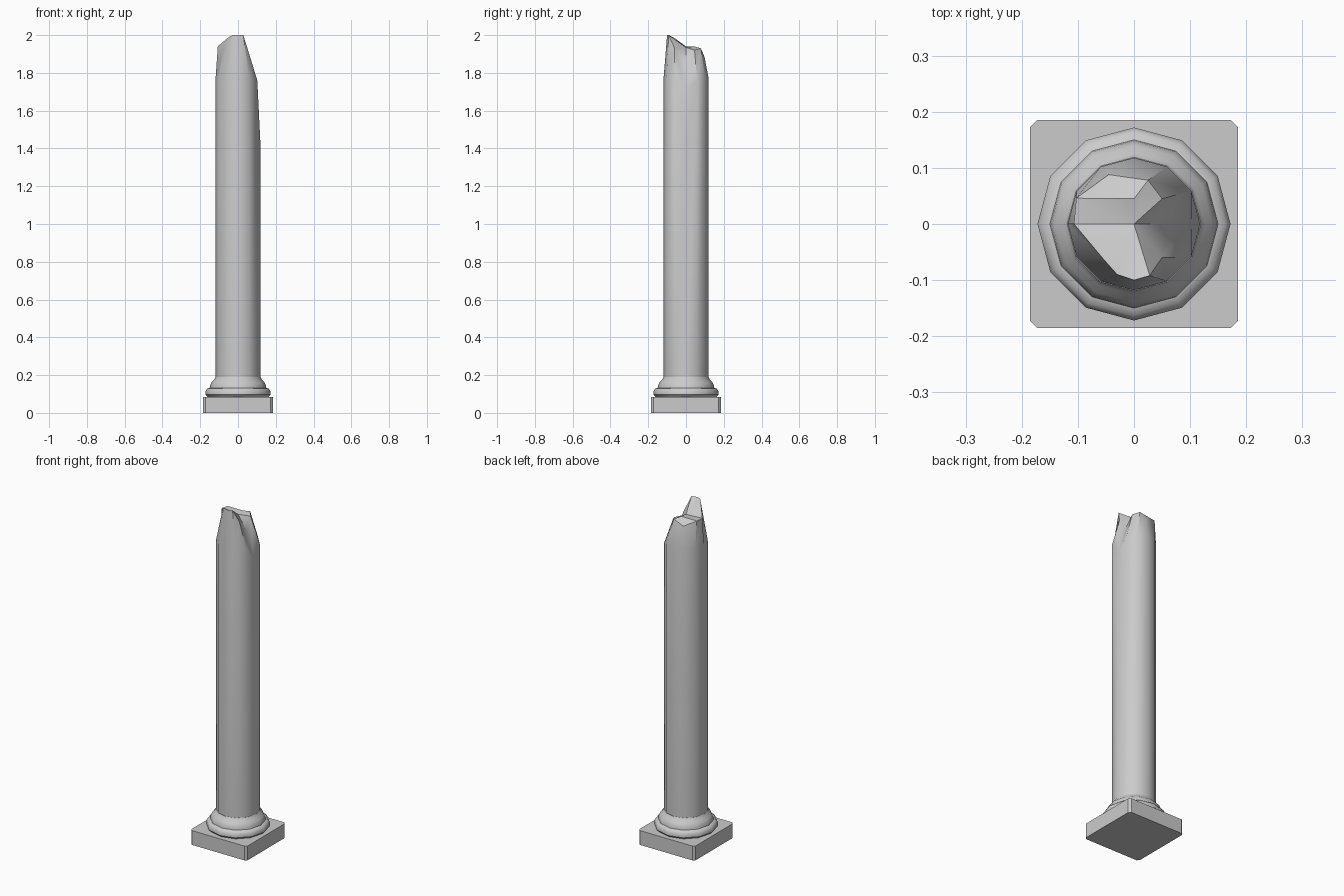
import bpy, bmesh
from math import sin, cos, pi, radians

cube = bpy.data.objects.get("Cube")
if cube:
    bpy.data.objects.remove(cube, do_unlink=True)

SIDES = 12
stone = bpy.data.materials.new("grey_stone")
stone.use_nodes = True
GREY = (0.6, 0.6, 0.6, 1)
stone.diffuse_color = GREY
stone.node_tree.nodes["Principled BSDF"].inputs["Base Color"].default_value = GREY


def finish(bm, name, angle):
    bmesh.ops.recalc_face_normals(bm, faces=bm.faces)
    mesh = bpy.data.meshes.new(name)
    bm.to_mesh(mesh)
    bm.free()
    mesh.materials.append(stone)
    obj = bpy.data.objects.new(name, mesh)
    bpy.context.collection.objects.link(obj)
    bpy.ops.object.select_all(action='DESELECT')
    obj.select_set(True)
    bpy.context.view_layer.objects.active = obj
    bpy.ops.object.shade_smooth_by_angle(angle=radians(angle))
    return obj


def ring(bm, radius, heights):
    step = 2 * pi / SIDES
    return [bm.verts.new((radius * cos(i * step), radius * sin(i * step), z))
            for i, z in enumerate(heights)]


def bridge(bm, low, high, columns=range(SIDES)):
    for i in columns:
        j = (i + 1) % SIDES
        bm.faces.new((low[i], low[j], high[j], high[i]))


# Square plinth with cut vertical corners
bm = bmesh.new()
bmesh.ops.create_cube(bm, size=1)
for v in bm.verts:
    v.co = (v.co.x * 0.37, v.co.y * 0.37, (v.co.z + 0.5) * 0.085)
uprights = [e for e in bm.edges if abs(e.verts[0].co.z - e.verts[1].co.z) > 0.01]
bmesh.ops.bevel(bm, geom=uprights, offset=0.012, segments=1, affect='EDGES')
finish(bm, "plinth", 30)

# Turned base moulding
profile = [(0.160, 0.085), (0.172, 0.097), (0.172, 0.115), (0.163, 0.128), (0.150, 0.132),
           (0.148, 0.145), (0.140, 0.163), (0.126, 0.175), (0.119, 0.190)]
bm = bmesh.new()
rings = [ring(bm, r, [z] * SIDES) for r, z in profile]
for low, high in zip(rings, rings[1:]):
    bridge(bm, low, high)
bm.faces.new(rings[0])
bm.faces.new(rings[-1])
finish(bm, "base_moulding", 40)

# Shaft wall, dipping low beneath the chip on the left side
bm = bmesh.new()
foot = ring(bm, 0.118, [0.185] * SIDES)
shoulder = ring(bm, 0.118, [1.44, 1.76] + [1.78] * 9 + [1.76])
bridge(bm, foot, shoulder)
bm.faces.new(foot)

# Ragged broken rim, one point above each column
rim_points = [(0.06, 0, 1.85), (0.05, 0.045, 1.92), (0.025, 0.078, 1.93),
              (0, 0.099, 1.88), (-0.045, 0.088, 1.91), (-0.103, 0.046, 1.94),
              (-0.107, 0, 1.94), (-0.055, -0.062, 1.985), (-0.03, -0.09, 2.0),
              (0, -0.1, 2.0), (0.028, -0.092, 2.0), (0.05, -0.06, 1.93)]
rim = [bm.verts.new(p) for p in rim_points]
bridge(bm, shoulder, rim, range(1, SIDES - 1))

# Deep chip
chip = bm.verts.new((0.102, 0, 1.70))
for side in (1, SIDES - 1):
    bm.faces.new((shoulder[0], shoulder[side], chip))
    bm.faces.new((chip, shoulder[side], rim[side], rim[0]))

# Fractured top surface fanned around two inner points
centre = bm.verts.new((0, 0, 1.935))
ridge = bm.verts.new((0, 0.045, 1.94))
for i in (0, 1, 5, 6, 7, 8, 9, 10, 11):
    bm.faces.new((centre, rim[i], rim[(i + 1) % SIDES]))
bm.faces.new((centre, rim[2], ridge))
bm.faces.new((centre, ridge, rim[5]))
bm.faces.new((ridge, rim[4], rim[5]))
bm.faces.new((ridge, rim[2], rim[4]))
bm.faces.new((rim[2], rim[3], rim[4]))
finish(bm, "broken_shaft", 33)
